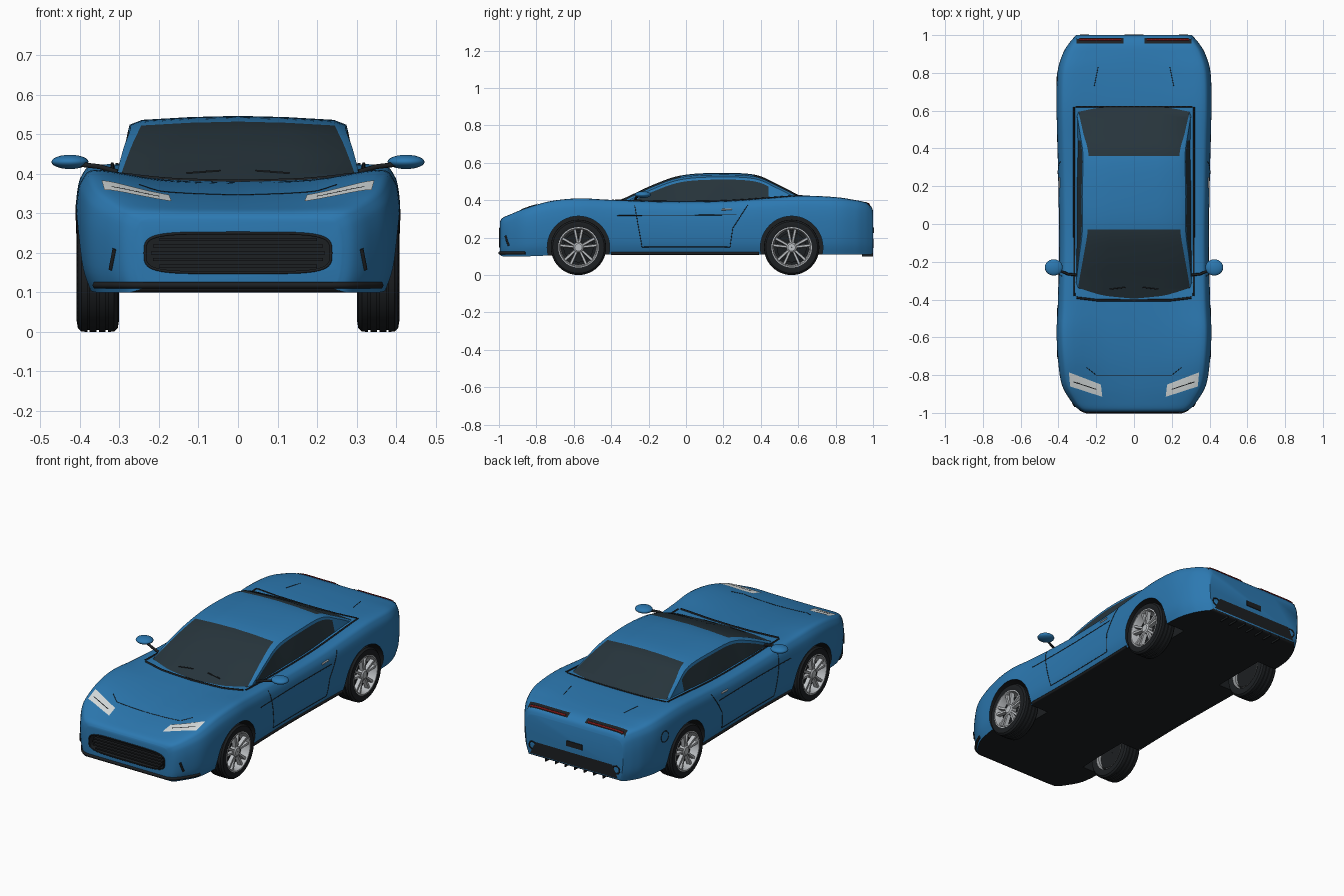
import bpy, bmesh, math
from mathutils import Vector
from mathutils.bvhtree import BVHTree

if "Cube" in bpy.data.objects:
    bpy.data.objects.remove(bpy.data.objects["Cube"])


def material(name, r, g, b):
    m = bpy.data.materials.new(name)
    m.diffuse_color = (r, g, b, 1)
    m.use_nodes = True
    m.node_tree.nodes["Principled BSDF"].inputs["Base Color"].default_value = m.diffuse_color
    return m


BLUE = material("blue_paint", .025, .19, .44)
DARK = material("black_trim", .012, .014, .016)
GLASS = material("dark_glass", .02, .035, .045)
METAL = material("silver", .5, .52, .54)
LAMP = material("lamp_clear", .7, .74, .74)
RED = material("lamp_red", .25, .01, .01)


def spline(pts, n):
    """Smooth curve through control points of any dimension."""
    out = []
    for i in range(len(pts) - 1):
        p = [pts[max(0, min(len(pts) - 1, i + k))] for k in (-1, 0, 1, 2)]
        for s in range(n):
            t = s / n
            out.append([.5 * (2*b + (c - a)*t + (2*a - 5*b + 4*c - d)*t*t + (3*b - a - 3*c + d)*t**3)
                        for a, b, c, d in zip(*p)])
    return out + [list(pts[-1])]


def mesh_object(name, verts, faces, mats, idx=None, angle=40):
    me = bpy.data.meshes.new(name)
    me.from_pydata([tuple(v) for v in verts], [], faces)
    for m in mats:
        me.materials.append(m)
    if idx:
        me.polygons.foreach_set("material_index", idx)
    bm = bmesh.new()
    bm.from_mesh(me)
    bmesh.ops.recalc_face_normals(bm, faces=bm.faces)
    bm.to_mesh(me)
    bm.free()
    ob = bpy.data.objects.new(name, me)
    bpy.context.collection.objects.link(ob)
    smooth(ob, angle)
    return ob


def smooth(ob, angle=40):
    bpy.ops.object.select_all(action='DESELECT')
    ob.select_set(True)
    bpy.context.view_layer.objects.active = ob
    bpy.ops.object.shade_smooth_by_angle(angle=math.radians(angle))


def loft(name, rings, mats, pick):
    """Skin closed rings; pick(y, band) chooses the material slot."""
    n = len(rings[0])
    verts = [v for r in rings for v in r]
    faces, idx = [list(range(n)), list(range(len(verts) - n, len(verts)))], [0, 0]
    for i in range(len(rings) - 1):
        for j in range(n):
            k = (j + 1) % n
            faces.append([i*n + j, i*n + k, (i + 1)*n + k, (i + 1)*n + j])
            idx.append(pick((rings[i][0][1] + rings[i + 1][0][1]) / 2, j))
    return mesh_object(name, verts, faces, mats, idx)


def both(half, y):
    return [(x, y, z) for x, z in half] + [(-x, y, z) for x, z in reversed(half) if x > 1e-6]


# Body shell: y, half width, shoulder z, centre z, bottom z
STATIONS = [(-.995, .26, .285, .287, .11), (-.98, .295, .305, .304, .10), (-.935, .335, .326, .318, .10),
            (-.85, .382, .36, .337, .10), (-.72, .402, .396, .358, .105), (-.57, .41, .41, .372, .11),
            (-.40, .402, .402, .38, .11), (-.10, .396, .392, .388, .11), (.20, .40, .395, .39, .11),
            (.42, .405, .41, .40, .11), (.62, .41, .424, .413, .11), (.80, .405, .416, .408, .11),
            (.90, .377, .40, .40, .11), (.955, .345, .388, .39, .11), (.988, .317, .368, .37, .11),
            (1.0, .305, .342, .344, .12)]


def body_ring(y, w, zs, zc, zb):
    h = zs - zb
    half = [(.93*w, zb), (.98*w, zb + .2*h), (w, zb + .5*h), (.995*w, zb + .75*h), (.96*w, zb + .92*h),
            (.86*w, zs), (.45*w, zc + .25*(zs - zc)), (0, zc)]
    return both(spline(half, 4), y)


rings = [body_ring(*s) for s in spline(STATIONS, 5)]
body = loft("body_shell", rings, [BLUE, DARK], lambda y, j: int(j == len(rings[0]) - 1))

# Cabin: y, roof z, glass edge x, roof edge x, base x
CABIN = [(-.40, .378, .305, .312, .315), (-.30, .425, .29, .305, .315), (-.17, .485, .267, .29, .315),
         (-.03, .532, .245, .273, .313), (.15, .546, .243, .274, .313), (.36, .538, .24, .27, .313),
         (.48, .49, .268, .286, .315), (.62, .418, .30, .31, .315)]


def cabin_ring(y, zt, xi, xo, xb):
    zo = zt - .022
    return both([(xb, .34), (xo + .1*(xb - xo), max(zo - .014, .343)), (xo, zo), (xi, zt - .01),
                 (xi*.5, zt - .003), (0, zt)], y)


def cabin_mat(y, j):
    if 3 <= j <= 6:
        return int(y < -.03 or y > .36)
    return int(j in (0, 9) and -.29 < y < .44)


cabin = loft("cabin", [cabin_ring(*s) for s in spline(CABIN, 6)], [BLUE, GLASS], cabin_mat)

# Projection of details onto the uncut surfaces
pv, pf = [], []
for ob in (body, cabin):
    base = len(pv)
    pv += [v.co.copy() for v in ob.data.vertices]
    pf += [[base + i for i in p.vertices] for p in ob.data.polygons]
TREE = BVHTree.FromPolygons(pv, pf)


def project(u, v, side, off):
    o, d = {'top': ((u, v, 2), (0, 0, -1)), 'front': ((u, -2, v), (0, 1, 0)),
            'back': ((u, 2, v), (0, -1, 0)), 'side': ((2, u, v), (-1, 0, 0))}[side]
    d = Vector(d)
    hit = TREE.ray_cast(Vector(o), d)[0]
    if hit is None:
        hit = TREE.find_nearest(Vector(o) + d * 1.1)[0]
    return hit - d * off


def tube(name, paths, r, mat):
    cu = bpy.data.curves.new(name, 'CURVE')
    cu.dimensions, cu.bevel_depth, cu.bevel_resolution, cu.use_fill_caps = '3D', r, 1, True
    for path in paths:
        s = cu.splines.new('POLY')
        s.points.add(len(path) - 1)
        for p, q in zip(s.points, path):
            p.co = (*q, 1)
    cu.materials.append(mat)
    bpy.context.collection.objects.link(bpy.data.objects.new(name, cu))


def flip(pts):
    return [Vector((-p[0], p[1], p[2])) for p in pts]


def line(name, pts, side, r, mat=DARK, mirror=True):
    path = []
    for a, b in zip(pts, pts[1:]):
        path += [project(a[0] + (b[0] - a[0])*t/10, a[1] + (b[1] - a[1])*t/10, side, 0) for t in range(11)]
    tube(name, [path, flip(path)] if mirror else [path], r, mat)


def patch(name, quad, side, mat, off=.003, mirror=True, n=10):
    a, b, c, d = [Vector(q) for q in quad]
    verts = []
    for i in range(n + 1):
        for j in range(n + 1):
            p = a.lerp(b, i/n).lerp(d.lerp(c, i/n), j/n)
            verts.append(project(p.x, p.y, side, off))
    faces = [[i*(n+1) + j, i*(n+1) + j + 1, (i+1)*(n+1) + j + 1, (i+1)*(n+1) + j]
             for i in range(n) for j in range(n)]
    if mirror:
        faces += [[k + len(verts) for k in f] for f in faces]
        verts += flip(verts)
    mesh_object(name, verts, faces, [mat])


# Wheel arches and grille opening cut from the body
def cutter(name, outline, a, b, place):
    n = len(outline)
    verts = [place(p, e) for e in (a, b) for p in outline]
    faces = [list(range(n)), list(range(n, 2*n))] + [[i, (i+1) % n, n + (i+1) % n, n + i] for i in range(n)]
    ob = mesh_object(name, verts, faces, [BLUE, DARK], [1] * len(faces))
    ob.hide_render = True
    bpy.context.view_layer.objects.active = body
    m = body.modifiers.new(name, 'BOOLEAN')
    m.object, m.operation, m.solver = ob, 'DIFFERENCE', 'EXACT'
    bpy.ops.object.modifier_apply(modifier=name)
    bpy.data.objects.remove(ob)


WHEELS = [(s, y) for s in (1, -1) for y in (-.575, .565)]
circle = [(math.cos(i*math.tau/48), math.sin(i*math.tau/48)) for i in range(48)]
for s, y in WHEELS:
    cutter("arch_cutter", circle, s*.26, s*.5, lambda p, e: (e, y + .167*p[0], .148 + .167*p[1]))
sup = [(.235*math.copysign(abs(c)**.4, c), .2 + .05*math.copysign(abs(q)**.5, q)) for c, q in circle]
cutter("grille_cutter", sup, -1.1, -.955, lambda p, e: (p[0], e, p[1]))
smooth(body)


def box(name, size, loc, mat):
    bpy.ops.mesh.primitive_cube_add(size=1, location=loc)
    ob = bpy.context.object
    ob.name, ob.scale = name, size
    ob.data.materials.append(mat)
    return ob


for i, w in enumerate((.40, .43, .44, .43, .40)):
    box("grille_slat", (w, .03, .008), (0, -.975, .166 + i*.017), DARK)
tube("grille_surround", [[(x, -.996, z) for x, z in sup + sup[:1]]], .004, DARK)


# Wheels: lathed tyre, rim, disc and hub, plus paired spokes
def lathe(name, prof, s, y, mat, seg=48):
    n = len(prof)
    verts = [(s*x, y + r*math.cos(k*math.tau/seg), .148 + r*math.sin(k*math.tau/seg))
             for k in range(seg) for x, r in prof]
    faces = [[k*n + i, k*n + i + 1, (k+1) % seg*n + i + 1, (k+1) % seg*n + i]
             for k in range(seg) for i in range(n - 1)]
    mesh_object(name, verts, faces, [mat], angle=35)


TYRE = [(.305, .104), (.301, .12), (.304, .138), (.313, .147)]
for gx in (.332, .355, .378):
    TYRE += [(gx - .003, .148), (gx - .003, .143), (gx + .003, .143), (gx + .003, .148)]
TYRE += [(.396, .147), (.405, .138), (.408, .12), (.403, .104)]
for s, y in WHEELS:
    lathe("tyre", TYRE, s, y, DARK)
    lathe("rim", [(.305, .106), (.40, .106), (.406, .108), (.407, .102), (.398, .097), (.31, .092)], s, y, METAL)
    lathe("brake_disc", [(.35, .001), (.368, .001), (.368, .08), (.35, .08)], s, y, DARK)
    lathe("rim_back", [(.33, .001), (.33, .1)], s, y, DARK)
    lathe("hub", [(.36, .03), (.395, .028), (.401, .02), (.401, .001)], s, y, METAL, 24)
    verts, faces = [], []
    for k in range(10):
        a = (k // 2)*math.tau/5 + (.2 if k % 2 else -.2) + math.pi/2
        b0 = len(verts)
        for r, hw, x0, x1 in ((.02, .007, .375, .395), (.1, .009, .378, .4)):
            for x, w in ((x0, -hw), (x0, hw), (x1, hw*.7), (x1, -hw*.7)):
                verts.append((s*x, y + r*math.cos(a) - w*math.sin(a), .148 + r*math.sin(a) + w*math.cos(a)))
        faces += [[b0 + i, b0 + (i+1) % 4, b0 + 4 + (i+1) % 4, b0 + 4 + i] for i in range(4)]
    mesh_object("wheel_spokes", verts, faces, [METAL])

# Lamps
patch("headlight", [(.345, -.785), (.175, -.85), (.168, -.915), (.338, -.86)], 'top', LAMP, .004)
line("headlight_bar", [(.32, -.835), (.2, -.875)], 'top', .005)
patch("tail_lamp_recess", [(.055, .956), (.305, .956), (.305, .985), (.055, .985)], 'top', DARK, .003)
line("tail_lamp", [(.07, .975), (.29, .975)], 'top', .006, RED)

# Bumpers, sills, plate, exhausts
line("front_lip", [(.0, .118), (.2, .118), (.3, .118), (.36, .118)], 'front', .009)
line("front_side_vent", [(.322, .158), (.312, .21)], 'front', .006)
line("sill", [(-.40, .116), (.39, .116)], 'side', .009)
patch("rear_diffuser", [(-.24, .195), (.24, .195), (.275, .125), (-.275, .125)], 'back', DARK, .004, False)
for i in range(7):
    box("diffuser_fin", (.006, .06, .02), ((i - 3)*.06, .97, .11), DARK)
box("number_plate", (.1, .008, .03), (0, 1.0, .24), DARK)
for sx in (1, -1):
    bpy.ops.mesh.primitive_torus_add(major_radius=.021, minor_radius=.005, major_segments=24, minor_segments=8,
                                     location=(sx*.262, .998, .17), rotation=(math.pi/2, 0, 0))
    bpy.context.object.name = "exhaust_ring"
    bpy.context.object.data.materials.append(DARK)

# Panel gaps, door handle, filler cap
line("door_gap", [(-.275, .375), (-.235, .15), (.235, .15), (.25, .25), (.33, .375)], 'side', .002)
line("door_crease", [(-.37, .318), (.27, .322)], 'side', .002)
line("door_handle", [(.19, .35), (.245, .352)], 'side', .005, METAL)
line("hood_gap", [(0, -.80), (.2, -.80), (.25, -.76)], 'top', .0015)
line("boot_gap", [(.19, .83), (.21, .73)], 'top', .0015)
cap = [project(.77 + .03*c, .31 + .03*q, 'side', 0) for c, q in circle[::2] + circle[:1]]
tube("filler_cap_ring", [flip(cap)], .002, DARK)

# Windscreen trim, belt trim, wipers
line("cowl", [(0, -.405), (.2, -.403), (.305, -.39)], 'top', .006)
line("belt_trim", [(.316, -.38), (.318, .62)], 'top', .005)
line("rear_glass_trim", [(0, .622), (.31, .622)], 'top', .004)
line("wiper", [(.045, -.335), (.13, -.345)], 'top', .003)

# Door mirrors
for sx in (1, -1):
    bpy.ops.mesh.primitive_uv_sphere_add(segments=24, ring_count=12, radius=1, location=(sx*.425, -.23, .43))
    ob = bpy.context.object
    ob.name, ob.scale = "door_mirror", (.047, .043, .018)
    ob.data.materials.append(BLUE)
    bpy.ops.object.shade_smooth()
tube("mirror_arm", [[(sx*.305, -.27, .405), (sx*.35, -.265, .418), (sx*.41, -.24, .425)] for sx in (1, -1)], .007, DARK)
